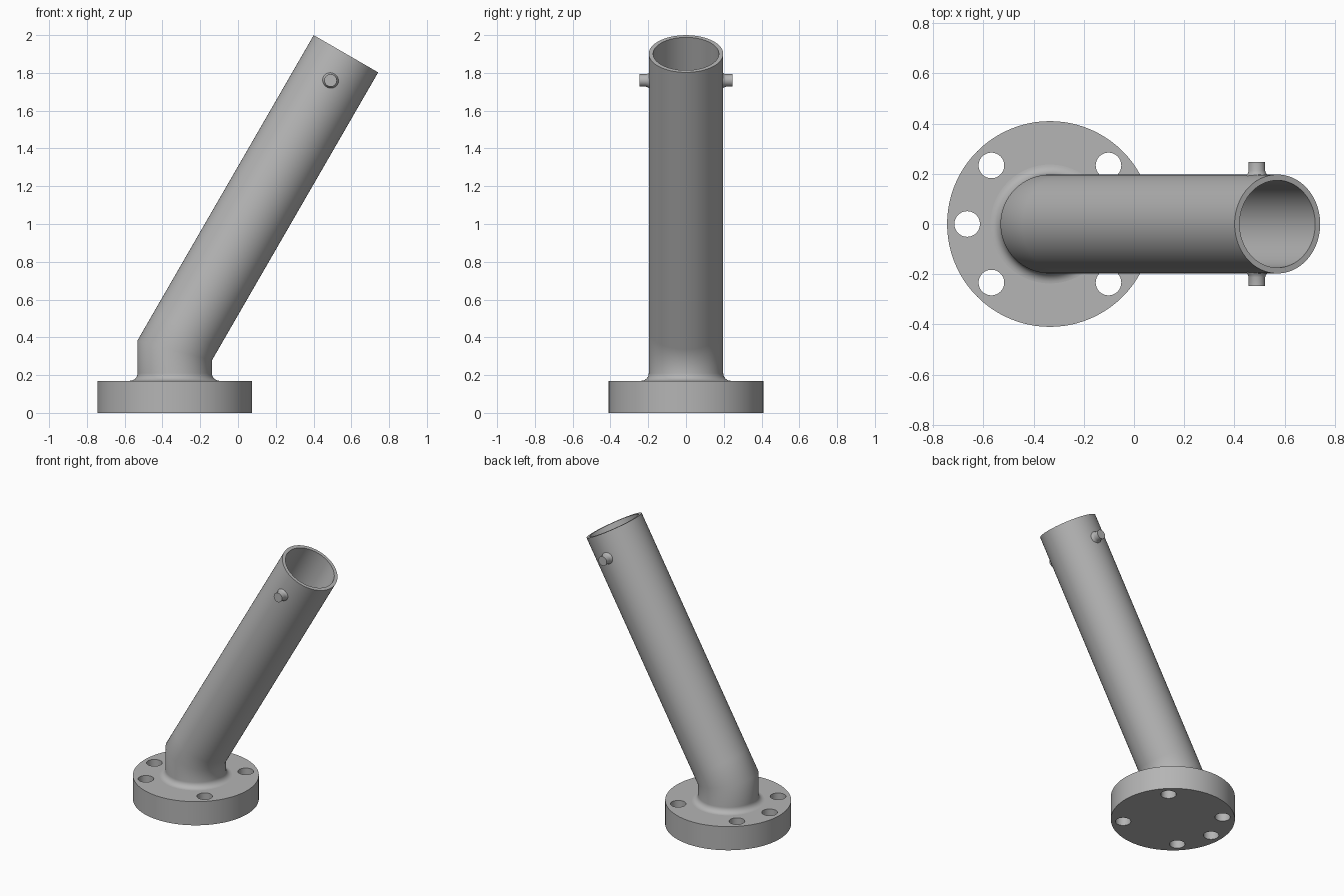
import bpy, bmesh, math
from mathutils import Vector

if "Cube" in bpy.data.objects:
    bpy.data.objects.remove(bpy.data.objects["Cube"])

CX = -0.335                 # flange centre
R_OUT, R_IN = 0.197, 0.174  # tube radii
T_FLANGE = 0.17
BEND_Z, TILT, LENGTH = 0.331, math.radians(30), 1.813
SEG = 96

metal = bpy.data.materials.new("grey metal")
metal.diffuse_color = (0.46, 0.46, 0.46, 1)
metal.use_nodes = True
metal.node_tree.nodes["Principled BSDF"].inputs["Base Color"].default_value = metal.diffuse_color

AXIS = Vector((math.sin(TILT), 0, math.cos(TILT)))
SIDE = Vector((math.cos(TILT), 0, -math.sin(TILT)))
BEND = Vector((CX, 0, BEND_Z))


def flat_ring(r, z):
    return [Vector((CX + r * math.cos(a), r * math.sin(a), z)) for a in angles(SEG)]


def mitre_ring(r):
    return [Vector((CX + r * math.cos(a), r * math.sin(a),
                    BEND_Z - r * math.cos(a) * math.tan(TILT / 2))) for a in angles(SEG)]


def tilted_ring(r, d):
    return [BEND + AXIS * d + SIDE * (r * math.cos(a)) + Vector((0, r * math.sin(a), 0))
            for a in angles(SEG)]


def angles(n):
    return [2 * math.pi * i / n for i in range(n)]


def loft(name, rings, cap_start=False, cap_end=False):
    bm = bmesh.new()
    loops = [[bm.verts.new(p) for p in ring] for ring in rings]
    for a, b in zip(loops, loops[1:]):
        n = len(a)
        for i in range(n):
            j = (i + 1) % n
            bm.faces.new((a[i], a[j], b[j], b[i]))
    if cap_start:
        bm.faces.new(loops[0][::-1])
    if cap_end:
        bm.faces.new(loops[-1])
    bmesh.ops.recalc_face_normals(bm, faces=bm.faces)
    mesh = bpy.data.meshes.new(name)
    bm.to_mesh(mesh)
    bm.free()
    mesh.materials.append(metal)
    obj = bpy.data.objects.new(name, mesh)
    bpy.context.collection.objects.link(obj)
    return obj


def smooth(obj):
    bpy.ops.object.select_all(action='DESELECT')
    obj.select_set(True)
    bpy.context.view_layer.objects.active = obj
    bpy.ops.object.shade_smooth_by_angle(angle=math.radians(35))


# Flange disc with five bolt holes (none under the overhanging tube)
flange = loft("flange", [flat_ring(0.41, 0), flat_ring(0.41, T_FLANGE)], True, True)
for deg in (45, 135, 180, 225, 315):
    a = math.radians(deg)
    bpy.ops.mesh.primitive_cylinder_add(
        vertices=48, radius=0.051, depth=0.6,
        location=(CX + 0.33 * math.cos(a), 0.33 * math.sin(a), T_FLANGE / 2))
    cutter = bpy.context.object
    cutter.name = "bolt_hole_cutter"
    cutter.data.materials.append(metal)
    bpy.context.view_layer.objects.active = flange
    mod = flange.modifiers.new("bolt_hole", 'BOOLEAN')
    mod.operation, mod.solver, mod.object = 'DIFFERENCE', 'EXACT', cutter
    bpy.ops.object.modifier_apply(modifier=mod.name)
    bpy.data.objects.remove(cutter)
smooth(flange)

# Bent hollow tube: base fillet, mitred bend, open rim, bore
F = 0.04
fillet = [flat_ring(R_OUT + F * (1 - math.sin(t)), T_FLANGE + F * (1 - math.cos(t)))
          for t in (math.pi / 2 * k / 8 for k in range(9))]
tube = loft("bent_tube", fillet + [
    mitre_ring(R_OUT), tilted_ring(R_OUT, 0.12), tilted_ring(R_OUT, LENGTH),
    tilted_ring(R_IN, LENGTH), tilted_ring(R_IN, 0.12), mitre_ring(R_IN),
    flat_ring(R_IN, T_FLANGE)])
smooth(tube)

# Side pins with flared roots, near the open rim
pin_centre = BEND + AXIS * (LENGTH - 0.163)
profile = [(0.046, 0.186), (0.041, 0.196), (0.036, 0.203), (0.033, 0.212), (0.033, 0.247)]
for side, name in ((-1, "front_pin"), (1, "back_pin")):
    rings = [[pin_centre + Vector((r * math.cos(a), side * y, r * math.sin(a)))
              for a in angles(40)] for r, y in profile]
    smooth(loft(name, rings, True, True))
